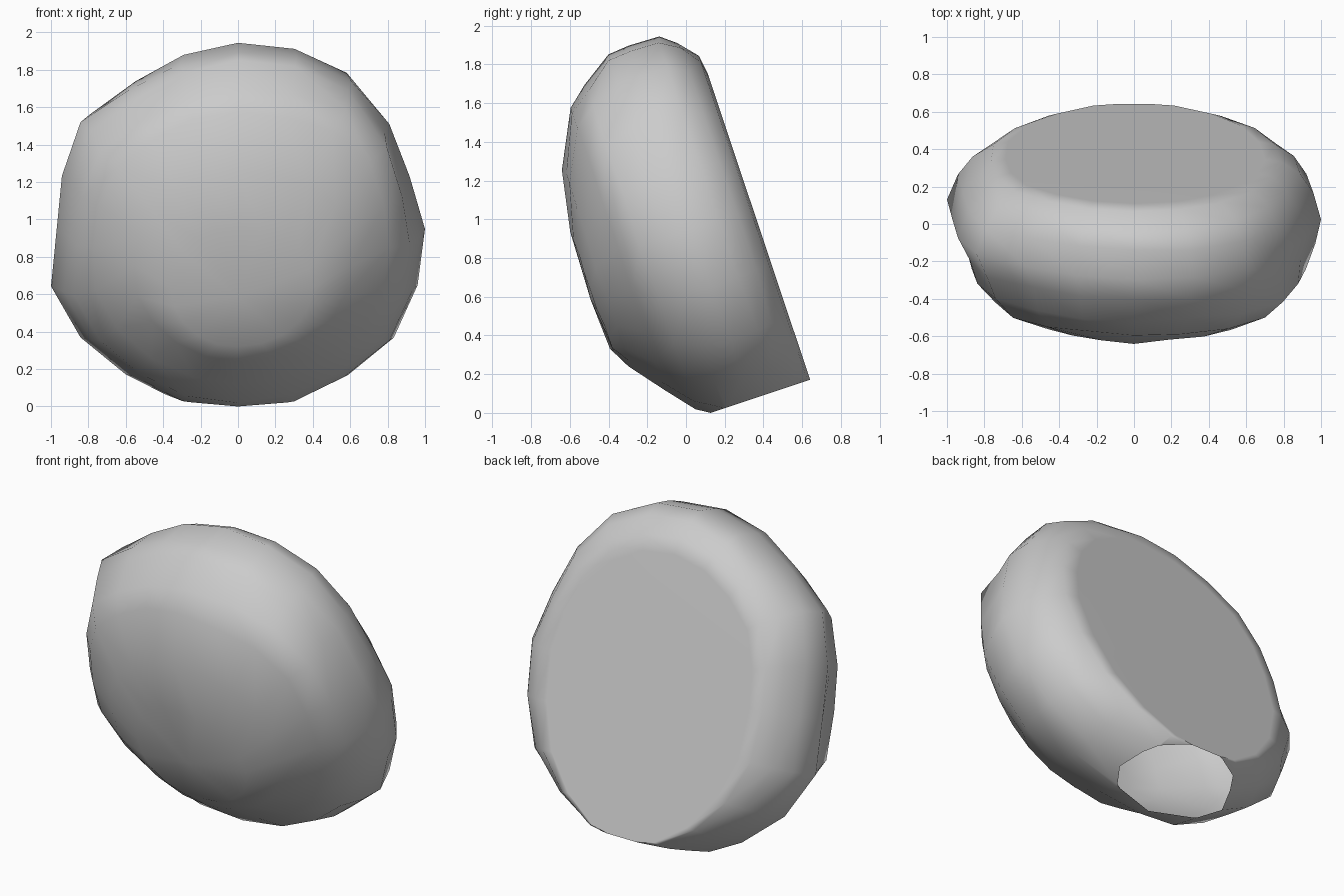
import bpy, bmesh, math, random
from mathutils import Matrix, Vector

if "Cube" in bpy.data.objects:
    bpy.data.objects.remove(bpy.data.objects["Cube"], do_unlink=True)
random.seed(4)

TILT = math.radians(18.5)   # lean of the flat back
BASE = -0.033               # height of the open foot in the leaning frame

# Cross-sections front to back: depth, left/right half-widths, bottom, top
SECTIONS = [
    (-0.26, 0.36, 0.40, 0.43, 1.10),
    (-0.20, 0.56, 0.60, 0.33, 1.40),
    (-0.06, 0.79, 0.81, 0.155, 1.69),
    (0.05, 0.90, 0.92, 0.01, 1.78),
    (0.20, 0.95, 0.97, -0.075, 1.89),
    (0.33, 1.02, 1.00, -0.12, 1.90),
    (0.48, 0.96, 0.96, -0.10, 1.895),
    (0.573, 0.88, 0.89, -0.08, 1.833),
    (0.65, 0.78, 0.79, -0.06, 1.735),
    (0.664, 0.70, 0.70, -0.055, 1.64),
]
# Lumpiness of the outline around the stone, counter-clockwise from +x
LUMPS = [1.0, .965, 1.0, 1.03, 1.02, 1.0, .98, .97, 1.02, .97,
         .95, 1.03, 1.02, 1.0, 1.0, 1.0, 1.0, 1.0, 1.03, 1.01]
SHOULDER = {1: 0.03, 2: 0.07, 3: 0.05}   # bulge of the upper front, by segment
COUNT = len(LUMPS)


def make_ring(bm, index, section):
    depth, left, right, bottom, top = section
    mid = 0.9 if index > 2 else (bottom + top) / 2
    at_back = index >= len(SECTIONS) - 2
    ring = []
    for i, lump in enumerate(LUMPS):
        a = math.tau * i / COUNT
        c, s = math.cos(a), math.sin(a)
        k = 1 + (lump - 1) * (0.4 if at_back else min(1, index / 4))
        if index in (1, 2, 3):
            k += SHOULDER.get(i, 0)
        x = c * k * (right if c > 0 else left)
        u = mid + s * k * (top - mid if s > 0 else mid - bottom)
        wobble = 0 if at_back else random.uniform(-0.01, 0.01)
        ring.append(bm.verts.new((x, depth + wobble, u)))
    return ring


# Loft the stone, with a domed front and a flat back
bm = bmesh.new()
rings = [make_ring(bm, i, s) for i, s in enumerate(SECTIONS)]
pole = bm.verts.new((0, -0.28, 0.72))
for i in range(COUNT):
    j = (i + 1) % COUNT
    bm.faces.new((pole, rings[0][i], rings[0][j]))
    for a, b in zip(rings, rings[1:]):
        bm.faces.new((a[i], b[i], b[j], a[j]))
bm.faces.new(rings[-1])
bmesh.ops.recalc_face_normals(bm, faces=bm.faces)

# Slice the foot off flat, leaving the hollow underside open
bmesh.ops.bisect_plane(bm, geom=bm.verts[:] + bm.edges[:] + bm.faces[:],
                       plane_co=Vector((0, 0, BASE)), plane_no=Vector((0, 0, 1)),
                       clear_inner=True)
bmesh.ops.transform(bm, matrix=Matrix.Rotation(TILT, 4, "X"), verts=bm.verts)

# Rest the stone on the ground, centred
low = [min(v.co[k] for v in bm.verts) for k in range(3)]
high = [max(v.co[k] for v in bm.verts) for k in range(3)]
shift = Vector((-(low[0] + high[0]) / 2, -(low[1] + high[1]) / 2, -low[2]))
bmesh.ops.translate(bm, vec=shift, verts=bm.verts)

mesh = bpy.data.meshes.new("stone")
bm.to_mesh(mesh)
bm.free()
stone = bpy.data.objects.new("stone", mesh)
bpy.context.collection.objects.link(stone)

# Grey stone material
mat = bpy.data.materials.new("grey_stone")
mat.use_nodes = True
grey = (0.6, 0.6, 0.6, 1)
mat.diffuse_color = grey
mat.node_tree.nodes["Principled BSDF"].inputs["Base Color"].default_value = grey
mesh.materials.append(mat)

# Smooth sides that settle into the flat back
bpy.ops.object.select_all(action="DESELECT")
stone.select_set(True)
bpy.context.view_layer.objects.active = stone
bpy.ops.object.shade_smooth_by_angle(angle=math.radians(55))
weighted = stone.modifiers.new("flat_back", "WEIGHTED_NORMAL")
weighted.keep_sharp = True
